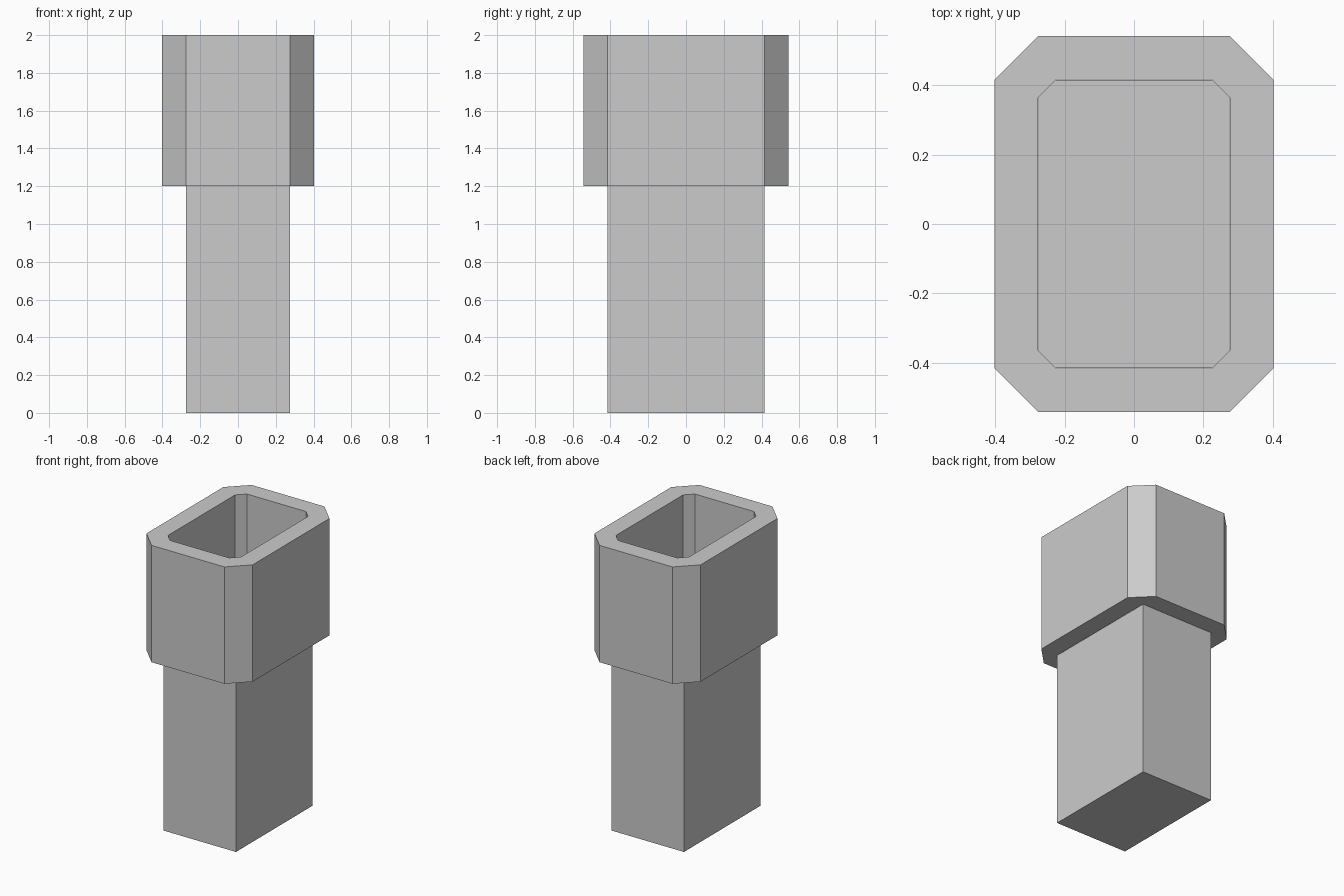
import bpy
import bmesh

if "Cube" in bpy.data.objects:
    bpy.data.objects.remove(bpy.data.objects["Cube"])


def octagon(hx, hy, c):
    """Rectangle outline with cut corners, counter-clockwise."""
    return [(hx, -hy + c), (hx, hy - c), (hx - c, hy), (-hx + c, hy),
            (-hx, hy - c), (-hx, -hy + c), (-hx + c, -hy), (hx - c, -hy)]


def add_object(name, bm):
    mesh = bpy.data.meshes.new(name)
    bm.to_mesh(mesh)
    bm.free()
    obj = bpy.data.objects.new(name, mesh)
    bpy.context.collection.objects.link(obj)
    return obj


# Lower block: plain sharp-cornered post
bm = bmesh.new()
bmesh.ops.create_cube(bm, size=1)
bmesh.ops.scale(bm, vec=(0.55, 0.83, 1.2), verts=bm.verts)
bmesh.ops.translate(bm, vec=(0, 0, 0.6), verts=bm.verts)
add_object("lower_post", bm)

# Upper collar: thick open sleeve with cut corners
outer = octagon(0.402, 0.5415, 0.126)
inner = octagon(0.276, 0.4155, 0.052)
bm = bmesh.new()
rings = [[bm.verts.new((x, y, z)) for x, y in outline]
         for outline, z in ((outer, 1.2), (outer, 2.0), (inner, 2.0), (inner, 1.2))]
for k in range(4):
    a, b = rings[k], rings[(k + 1) % 4]
    for i in range(8):
        j = (i + 1) % 8
        bm.faces.new((a[i], a[j], b[j], b[i]))
bmesh.ops.recalc_face_normals(bm, faces=bm.faces)
add_object("upper_collar", bm)
